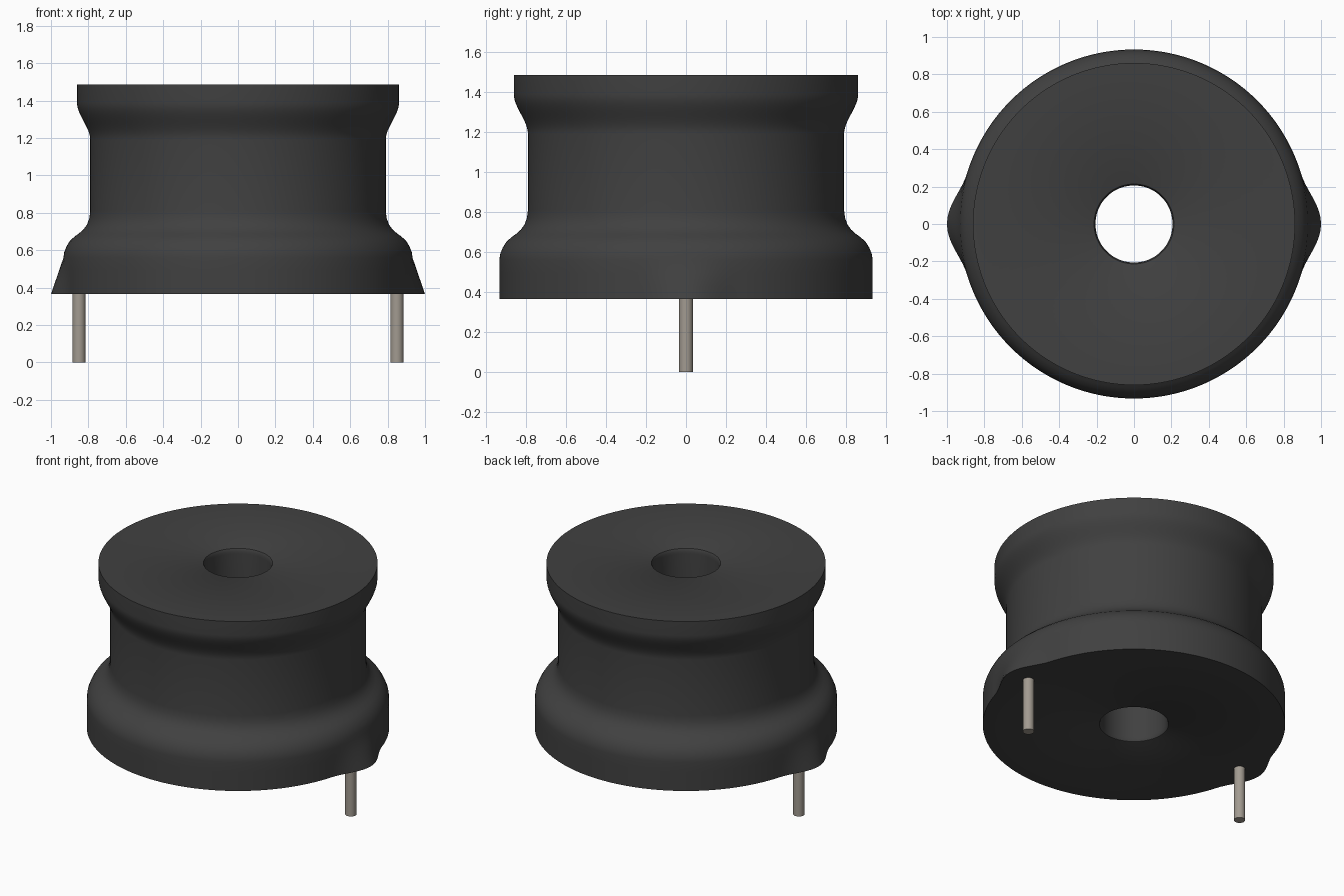
import bpy, bmesh, math

if "Cube" in bpy.data.objects:
    bpy.data.objects.remove(bpy.data.objects["Cube"])


def material(name, rgb):
    m = bpy.data.materials.new(name)
    m.diffuse_color = (*rgb, 1)
    m.use_nodes = True
    m.node_tree.nodes["Principled BSDF"].inputs["Base Color"].default_value = m.diffuse_color
    return m


DARK = material("charcoal_sleeve", (0.052, 0.052, 0.052))
STEEL = material("tinned_metal", (0.36, 0.325, 0.28))

BASE_Z, TOP_Z, LUG_TOP = 0.365, 1.485, 0.56
SEGMENTS = 192


def smooth(obj):
    bpy.ops.object.select_all(action='DESELECT')
    obj.select_set(True)
    bpy.context.view_layer.objects.active = obj
    bpy.ops.object.shade_smooth_by_angle(angle=math.radians(32))


def s_curve(r0, z0, r1, z1, steps=12):
    """Fillet-like transition that leaves and arrives vertically."""
    pts = []
    for i in range(steps + 1):
        t = i / steps
        pts.append((r0 + (r1 - r0) * t * t * (3 - 2 * t), z0 + (z1 - z0) * t))
    return pts


def lug_offset(a, z):
    """Radial swelling of the two side lugs, tapering upward to nothing."""
    y = abs(0.93 * math.sin(a))
    if y > 0.27 or z > LUG_TOP:
        return 0
    return 0.067 * (LUG_TOP - z) / (LUG_TOP - BASE_Z) * math.cos(y / 0.27 * math.pi / 2) ** 2


# Outer profile from the base upward: flange, waist, upper flange
outer = [(0.933, BASE_Z), (0.933, 0.43), (0.933, 0.495), (0.933, LUG_TOP)]
outer += [(0.929, 0.59), (0.917, 0.62), (0.90, 0.648), (0.875, 0.672), (0.85, 0.69),
          (0.825, 0.712), (0.807, 0.738), (0.795, 0.77), (0.79, 0.81)]
outer += s_curve(0.79, 1.19, 0.861, 1.39)
outer += [(0.861, TOP_Z)]

# Bore profile from the top downward with rounded rims
f = 0.012
arc = [(1 - math.sin(i * math.pi / 8), 1 - math.cos(i * math.pi / 8)) for i in range(5)]
bore = [(0.206 + f * u, TOP_Z - 3 * f * v) for u, v in arc]
bore += [(r, BASE_Z + TOP_Z - z) for r, z in reversed(bore)]
profile = outer + bore

# Wound body, swept round the vertical axis
bm = bmesh.new()
rings = []
for i in range(SEGMENTS):
    a = 2 * math.pi * i / SEGMENTS
    ring = []
    for k, (r, z) in enumerate(profile):
        if k < len(outer):
            r += lug_offset(a, z)
        ring.append(bm.verts.new((r * math.cos(a), r * math.sin(a), z)))
    rings.append(ring)
n = len(profile)
for i, ring in enumerate(rings):
    nxt = rings[(i + 1) % SEGMENTS]
    for k in range(n):
        j = (k + 1) % n
        bm.faces.new((ring[k], nxt[k], nxt[j], ring[j]))
bmesh.ops.recalc_face_normals(bm, faces=bm.faces)
mesh = bpy.data.meshes.new("coil_body")
bm.to_mesh(mesh)
bm.free()
body = bpy.data.objects.new("coil_body", mesh)
bpy.context.collection.objects.link(body)
mesh.materials.append(DARK)
smooth(body)

# Two round terminal pins under the lugs
for side, name in ((-1, "left_pin"), (1, "right_pin")):
    height = BASE_Z + 0.02
    bpy.ops.mesh.primitive_cylinder_add(vertices=32, radius=0.035, depth=height,
                                        location=(side * 0.85, 0, height / 2))
    pin = bpy.context.object
    pin.name = name
    pin.data.materials.append(STEEL)
    smooth(pin)
